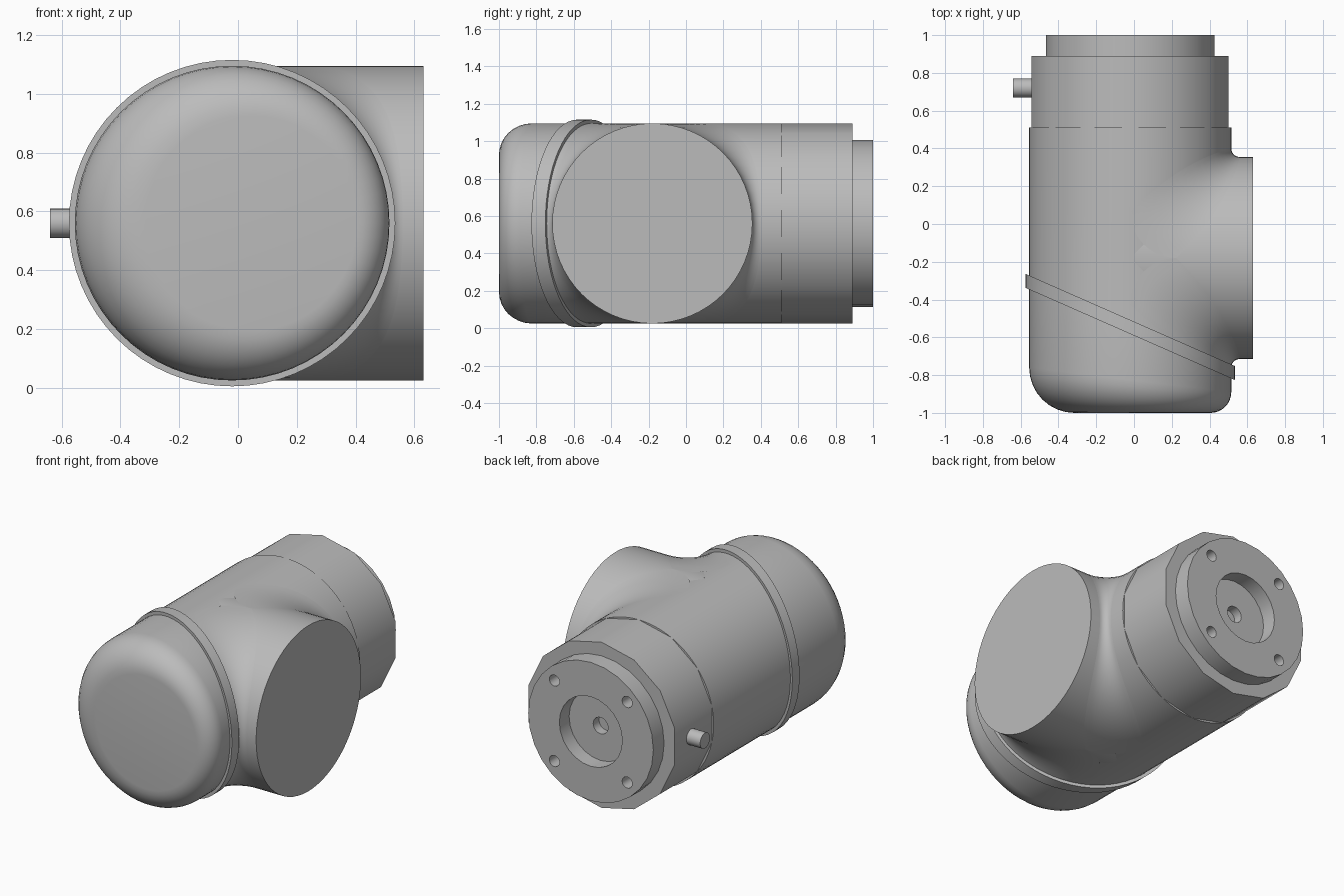
import bpy, bmesh, math
from math import sin, cos, pi
from mathutils import Matrix

old = bpy.data.objects.get("Cube")
if old:
    bpy.data.objects.remove(old)

CX, CY, CZ, R = -0.02, -0.18, 0.56, 0.535   # main axis, branch axis, height, radius
SEG = 64

grey = bpy.data.materials.new("light grey metal")
grey.use_nodes = True
grey.diffuse_color = (0.5, 0.5, 0.5, 1)
grey.node_tree.nodes["Principled BSDF"].inputs["Base Color"].default_value = (0.5, 0.5, 0.5, 1)


def finish(name, bm, recalc=True):
    if recalc:
        bmesh.ops.recalc_face_normals(bm, faces=bm.faces)
    me = bpy.data.meshes.new(name)
    bm.to_mesh(me)
    bm.free()
    me.materials.append(grey)
    ob = bpy.data.objects.new(name, me)
    bpy.context.collection.objects.link(ob)
    return ob


def smooth(ob):
    bpy.ops.object.select_all(action='DESELECT')
    ob.select_set(True)
    bpy.context.view_layer.objects.active = ob
    bpy.ops.object.shade_smooth_by_angle(angle=math.radians(32))
    return ob


def loft(name, rings, n=SEG, start=0.0, cap=False, closed=False):
    """Rings are functions of the angle giving (radius, y) about the main axis."""
    bm = bmesh.new()
    rows = []
    for ring in rings:
        row = []
        for i in range(n):
            a = start + 2 * pi * i / n
            r, y = ring(a)
            row.append(bm.verts.new((CX + r * cos(a), y, CZ + r * sin(a))))
        rows.append(row)
    pairs = list(zip(rows, rows[1:])) + ([(rows[-1], rows[0])] if closed else [])
    for p, q in pairs:
        for i in range(n):
            j = (i + 1) % n
            bm.faces.new((p[i], p[j], q[j], q[i]))
    if cap:
        bm.faces.new(rows[-1])
    return smooth(finish(name, bm))


def cylinder(name, axis, center, radius, depth, n=32):
    bm = bmesh.new()
    rot = Matrix.Rotation(pi / 2, 4, 'Y' if axis == 'X' else 'X')
    bmesh.ops.create_cone(bm, cap_ends=True, segments=n, radius1=radius, radius2=radius,
                          depth=depth, matrix=Matrix.Translation(center) @ rot)
    return finish(name, bm)


def flat(r, y):
    return lambda a: (r, y)


def slant(r, offset=0.0):
    return lambda a: (r, -0.545 - 0.44 * r * cos(a) + offset)


# Main housing and the slanted seam band
loft("main_housing", [flat(0.45, 0.51), flat(R, 0.51), slant(R)])
loft("slanted_band", [slant(0.5, 0.037), slant(0.555, 0.037),
                      slant(0.555, -0.037), slant(0.5, -0.037)], closed=True)


# Front cap, whose rounded rim is wider on the right side
def rim(t):
    def ring(a):
        f = 0.175 - 0.065 * cos(a)
        return R - f * (1 - cos(t)), -1 + f * (1 - sin(t))
    return ring


loft("front_cap", [slant(R)] + [rim(k * pi / 16) for k in range(9)], cap=True)

# Faceted rear sleeve
loft("rear_sleeve", [flat(0.45, 0.51), flat(R, 0.51), flat(R, 0.89), flat(0.4, 0.89)],
     n=14, start=pi / 2)

# Rear flange with centre recess and bolt holes
flange = cylinder("rear_flange", 'Y', (CX, 0.85, CZ), 0.447, 0.3, 28)
holes = [(0, 0, 0.225, 0.1), (0, 0, 0.053, 0.16)]
holes += [(sx * 0.26, sz * 0.26, 0.036, 0.08) for sx in (-1, 1) for sz in (-1, 1)]
for dx, dz, radius, depth in holes:
    cutter = cylinder("hole_cutter", 'Y', (CX + dx, 1.05 - depth / 2, CZ + dz),
                      radius, depth + 0.1, 24)
    cutter.hide_render = True
    mod = flange.modifiers.new("hole", 'BOOLEAN')
    mod.operation, mod.solver, mod.object = 'DIFFERENCE', 'EXACT', cutter
    bpy.context.view_layer.objects.active = flange
    bpy.ops.object.modifier_apply(modifier=mod.name)
    bpy.data.objects.remove(cutter)
smooth(flange)

# Side branch and the small side connector
smooth(cylinder("side_branch", 'X', (0.315, CY, CZ), R, 0.63, SEG))
smooth(cylinder("side_connector", 'X', (-0.57, 0.72, CZ), 0.05, 0.14, 20))

# Smooth blends between the housing and the branch
for s, label in ((1, "rear"), (-1, "front")):
    bm = bmesh.new()
    rows = []
    for i in range(SEG // 2 + 1):
        p = -pi / 2 + 2 * pi * i / SEG
        w, r = R * cos(p), 0.045 + 0.2 * sin(p) ** 2
        rows.append([bm.verts.new((CX + w + r * (1 - cos(t)), CY + s * (w + r * (1 - sin(t))),
                                   CZ + R * sin(p)))
                     for t in (k * pi / 20 for k in range(11))])
    for p, q in zip(rows, rows[1:]):
        for k in range(10):
            bm.faces.new((p[k], p[k + 1], q[k + 1], q[k]))
    bm.normal_update()
    if sum(f.normal.x + s * f.normal.y for f in bm.faces) < 0:
        bmesh.ops.reverse_faces(bm, faces=bm.faces)
    smooth(finish(label + "_branch_blend", bm, recalc=False))
